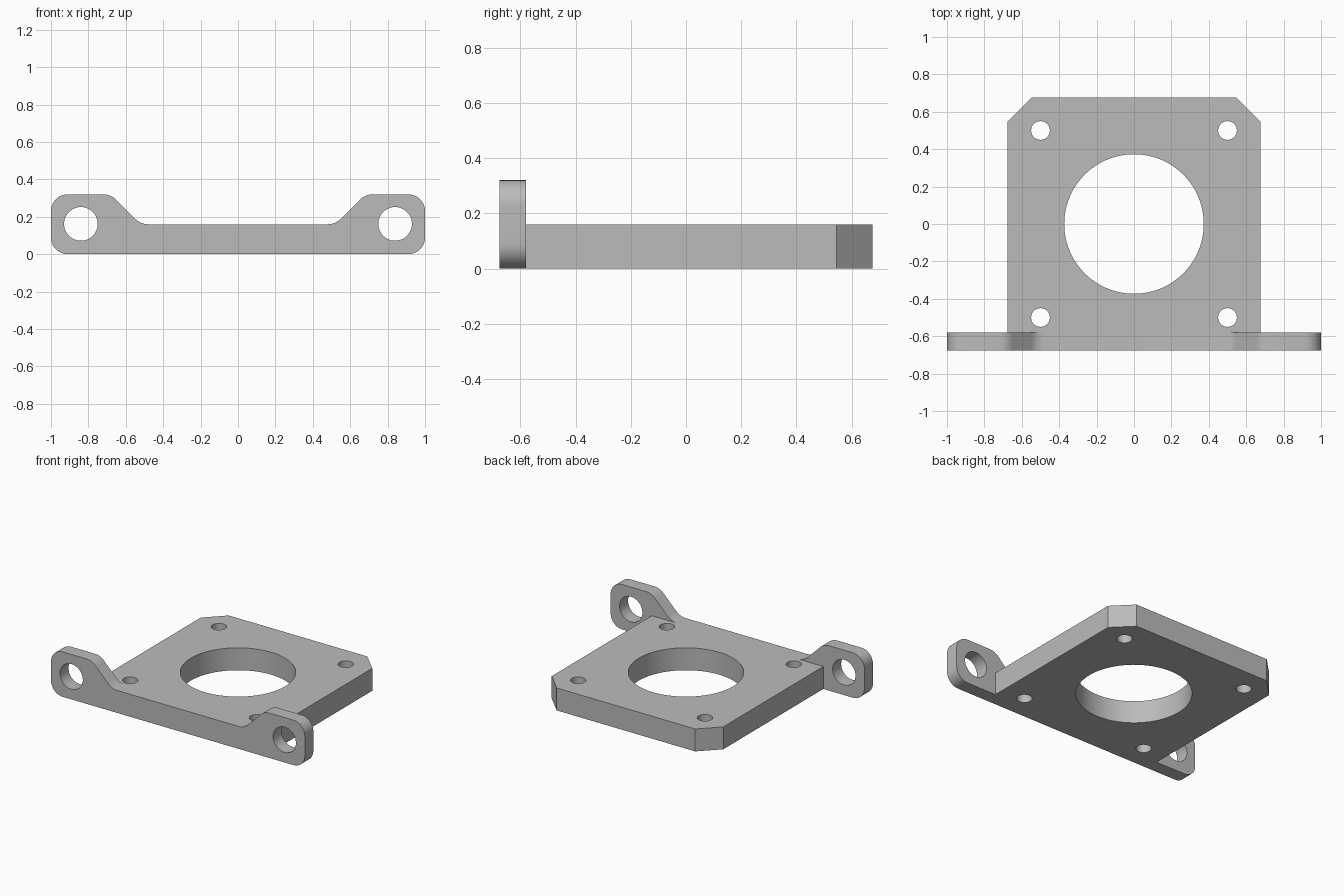
import bpy
import bmesh
import math
from mathutils import Vector, Matrix

cube = bpy.data.objects.get("Cube")
if cube:
    bpy.data.objects.remove(cube, do_unlink=True)

grey = bpy.data.materials.new("plain grey")
grey.use_nodes = True
colour = (0.5, 0.5, 0.5, 1)
grey.diffuse_color = colour
grey.node_tree.nodes["Principled BSDF"].inputs["Base Color"].default_value = colour

HALF, THICK, LUG_TOP = 0.676, 0.16, 0.32
FLANGE_BACK = -0.58
UPRIGHT = Matrix.Rotation(math.pi / 2, 4, 'X')  # lays a profile in the xz plane


def fillet(corners, steps=10):
    """Round each (x, y, radius) corner of a closed outline."""
    out = []
    for i, (x, y, r) in enumerate(corners):
        p = Vector((x, y))
        a = (Vector(corners[i - 1][:2]) - p).normalized()
        b = (Vector(corners[(i + 1) % len(corners)][:2]) - p).normalized()
        if r == 0:
            out.append(p)
            continue
        half = a.angle(b) / 2
        centre = p + (a + b).normalized() * r / math.sin(half)
        start = p + a * r / math.tan(half) - centre
        end = p + b * r / math.tan(half) - centre
        sweep = math.pi - 2 * half
        for k in range(steps + 1):
            t = k / steps
            d = (start * math.sin((1 - t) * sweep) + end * math.sin(t * sweep)) / math.sin(sweep)
            out.append(centre + d)
    return out


def circle(x, y, r, sides=64):
    return [Vector((x + r * math.cos(math.tau * i / sides),
                    y + r * math.sin(math.tau * i / sides))) for i in range(sides)]


def prism(name, outlines, low, high, matrix=Matrix()):
    """Extrude closed outlines between two heights."""
    bm = bmesh.new()
    for outline in outlines:
        face = bm.faces.new([bm.verts.new((p.x, p.y, low)) for p in outline])
        grown = bmesh.ops.extrude_face_region(bm, geom=[face])["geom"]
        bmesh.ops.translate(bm, vec=(0, 0, high - low),
                            verts=[g for g in grown if isinstance(g, bmesh.types.BMVert)])
    bmesh.ops.recalc_face_normals(bm, faces=bm.faces)
    bm.transform(matrix)
    mesh = bpy.data.meshes.new(name)
    bm.to_mesh(mesh)
    bm.free()
    mesh.materials.append(grey)
    obj = bpy.data.objects.new(name, mesh)
    bpy.context.collection.objects.link(obj)
    return obj


def combine(target, tool, operation):
    mod = target.modifiers.new(tool.name, 'BOOLEAN')
    mod.operation, mod.object, mod.solver = operation, tool, 'EXACT'
    bpy.context.view_layer.objects.active = target
    bpy.ops.object.modifier_apply(modifier=mod.name)
    bpy.data.objects.remove(tool, do_unlink=True)


# Square base plate with two chamfered rear corners
C = HALF - 0.13
plate_shape = [Vector(p) for p in ((-HALF, -0.63), (HALF, -0.63), (HALF, C),
                                   (C, HALF), (-C, HALF), (-HALF, C))]
bracket = prism("mounting_bracket", [plate_shape], 0, THICK)

# Front flange with a raised rounded lug at each end
side = [(1, 0, 0.09), (1, LUG_TOP, 0.09), (0.68, LUG_TOP, 0.1), (0.52, THICK, 0.1)]
corners = side + [(-x, z, r) for x, z, r in reversed(side)]
flange = prism("front_flange", [fillet(corners)], -FLANGE_BACK, HALF, UPRIGHT)
combine(bracket, flange, 'UNION')

# Centre bore and four screw holes
holes = [circle(0, 0, 0.373, 96)]
holes += [circle(x, y, 0.05, 32) for x in (-0.5, 0.5) for y in (-0.5, 0.5)]
combine(bracket, prism("plate_holes", holes, -0.1, 0.3), 'DIFFERENCE')

# Lug holes
lugs = [circle(x, 0.162, 0.09, 48) for x in (-0.84, 0.84)]
combine(bracket, prism("lug_holes", lugs, 0.5, 0.8, UPRIGHT), 'DIFFERENCE')

bpy.ops.object.select_all(action='DESELECT')
bracket.select_set(True)
bpy.context.view_layer.objects.active = bracket
bpy.ops.object.shade_smooth_by_angle(angle=math.radians(30))
